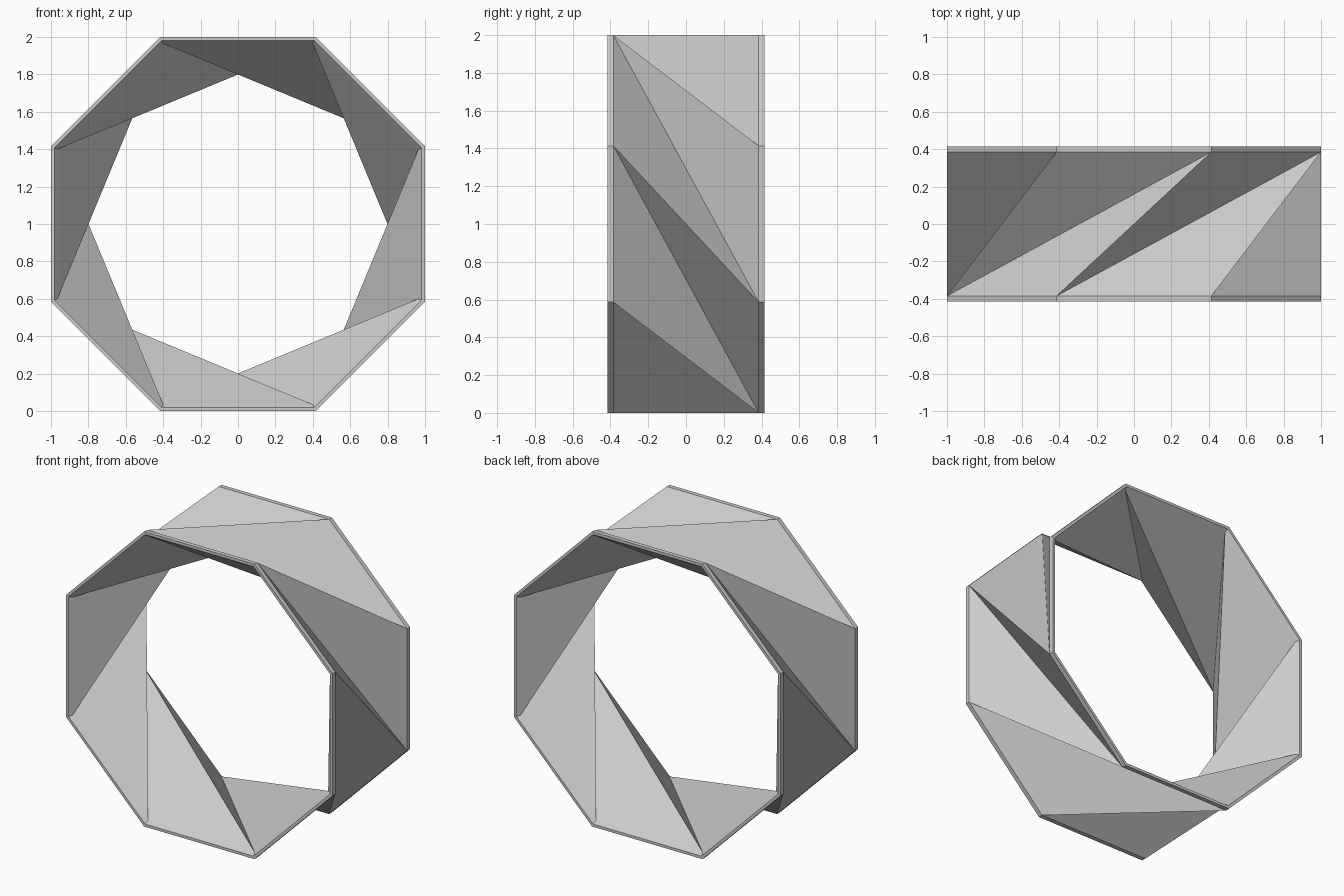
import bpy, bmesh
from math import cos, sin, pi

cube = bpy.data.objects.get("Cube")
if cube:
    bpy.data.objects.remove(cube, do_unlink=True)

SIDES = 8
RADIUS = 1 / cos(pi / SIDES)   # flat sides lie one unit from the axis
RIM_Y, FOLD_Y = 0.415, 0.385   # outer rim edge, start of folded panels

# Plain grey sheet material
grey = bpy.data.materials.new("light_grey")
grey.use_nodes = True
colour = (0.6, 0.6, 0.6, 1)
grey.diffuse_color = colour
grey.node_tree.nodes["Principled BSDF"].inputs["Base Color"].default_value = colour

bm = bmesh.new()


def octagon(radius, y):
    """Ring of vertices, running clockwise when seen from the front."""
    angles = [pi / SIDES - k * 2 * pi / SIDES for k in range(SIDES)]
    return [bm.verts.new((radius * cos(a), y, 1 + radius * sin(a))) for a in angles]


def add_face(verts, flip):
    bm.faces.new(verts[::-1] if flip else verts)


def band(a, b, flip=False):
    """Straight strip between two rings."""
    for k in range(SIDES):
        n = (k + 1) % SIDES
        add_face((a[k], a[n], b[n], b[k]), flip)


def twisted_skin(rim_radius, fold_radius, fold_y, flip):
    """Two end bands joined by twisted pairs of triangles; returns the rim rings."""
    front_rim = octagon(rim_radius, -RIM_Y)
    front = octagon(fold_radius, -fold_y)
    back = octagon(fold_radius, fold_y)
    back_rim = octagon(rim_radius, RIM_Y)
    band(front_rim, front, flip)
    band(back, back_rim, flip)
    for k in range(SIDES):
        n, m = (k + 1) % SIDES, (k + 2) % SIDES
        add_face((front[k], front[n], back[m]), flip)
        add_face((front[k], back[m], back[n]), flip)
    return front_rim, back_rim


# Outer and inner skins of the sheet, closed by flat rims
outer_front, outer_back = twisted_skin(RADIUS, RADIUS, FOLD_Y, False)
inner_front, inner_back = twisted_skin(RADIUS - 0.02, RADIUS - 0.038, FOLD_Y + 0.008, True)
band(inner_front, outer_front)
band(outer_back, inner_back)

mesh = bpy.data.meshes.new("twisted_octagonal_tube")
bm.to_mesh(mesh)
bm.free()
mesh.materials.append(grey)
tube = bpy.data.objects.new("twisted_octagonal_tube", mesh)
bpy.context.collection.objects.link(tube)
